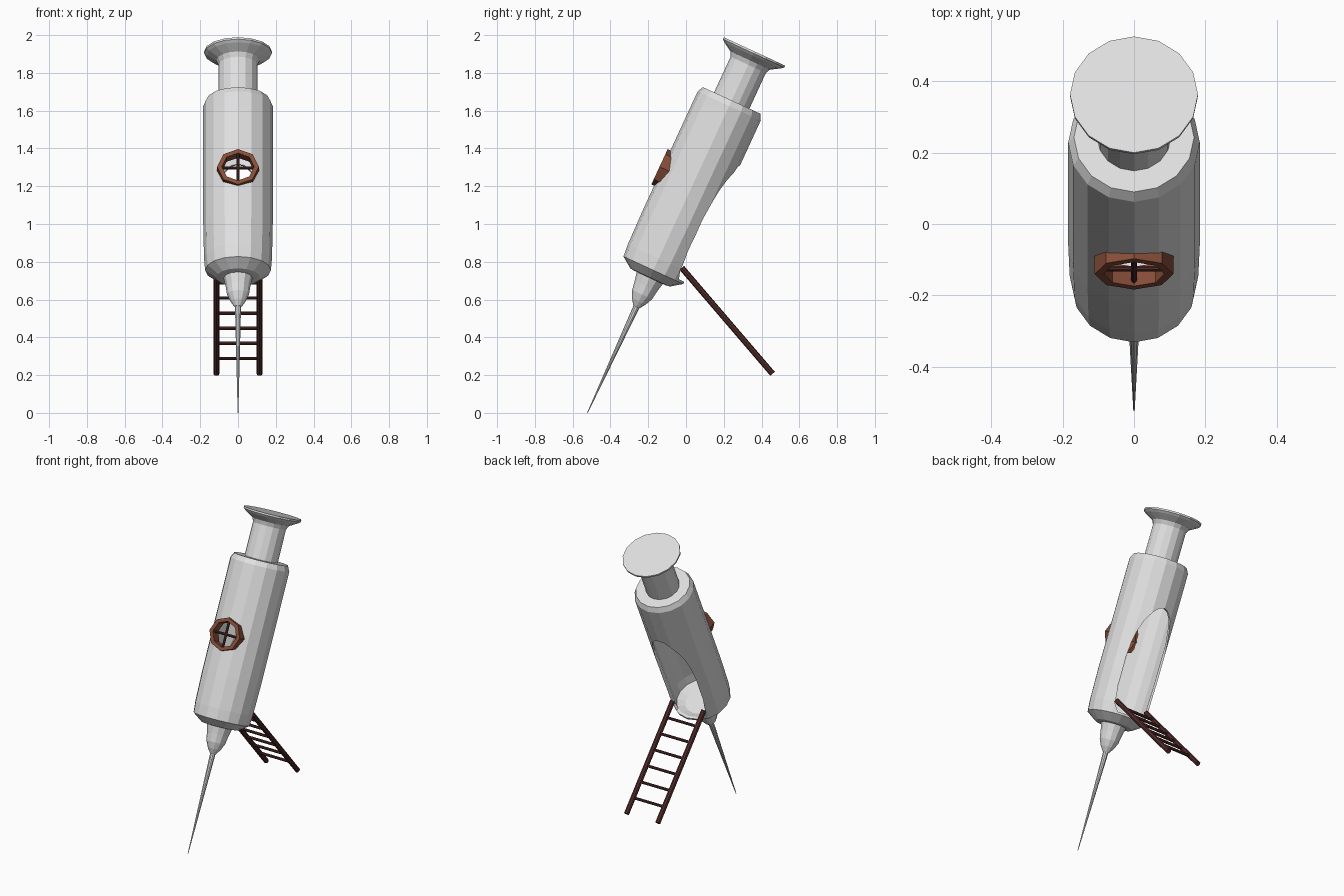
import bpy, bmesh, math
from mathutils import Matrix, Vector

if "Cube" in bpy.data.objects:
    bpy.data.objects.remove(bpy.data.objects["Cube"])

TILT = math.radians(24.8)
# Local frame: needle tip at origin, syringe axis along +z, front is -y
FRAME = Matrix.Translation((0, -0.522, 0.0)) @ Matrix.Rotation(-TILT, 4, 'X')


def material(name, rgb):
    m = bpy.data.materials.new(name)
    m.diffuse_color = (*rgb, 1)
    m.use_nodes = True
    m.node_tree.nodes["Principled BSDF"].inputs["Base Color"].default_value = m.diffuse_color
    return m


GREY = material("light_grey", (0.74, 0.74, 0.74))
BROWN = material("window_brown", (0.24, 0.075, 0.04))
DARK = material("dark_brown", (0.085, 0.026, 0.024))


def finish(name, bm, mat, matrix=FRAME):
    me = bpy.data.meshes.new(name)
    bm.to_mesh(me)
    bm.free()
    me.transform(matrix)
    me.materials.append(mat)
    ob = bpy.data.objects.new(name, me)
    bpy.context.collection.objects.link(ob)
    return ob


def lathe(name, profiles, mat, sides=16):
    """Revolve (radius, height) profiles; listing upward faces out, downward faces in."""
    bm = bmesh.new()
    for prof in profiles:
        rings = []
        for r, z in prof:
            rings.append([bm.verts.new((r * math.sin(a), -r * math.cos(a), z))
                          for a in (2 * math.pi * i / sides for i in range(sides))])
        for lo, hi in zip(rings, rings[1:]):
            for i in range(sides):
                j = (i + 1) % sides
                bm.faces.new((lo[i], lo[j], hi[j], hi[i]))
        bm.faces.new(rings[0][::-1])
        bm.faces.new(rings[-1])
    return finish(name, bm, mat)


def prism(name, outline, y0, y1, mat):
    """Extrude an (x, z) outline along local y."""
    bm = bmesh.new()
    a = [bm.verts.new((x, y0, z)) for x, z in outline]
    b = [bm.verts.new((x, y1, z)) for x, z in outline]
    n = len(a)
    bm.faces.new(a)
    bm.faces.new(b[::-1])
    for i in range(n):
        j = (i + 1) % n
        bm.faces.new((a[i], b[i], b[j], a[j]))
    bmesh.ops.recalc_face_normals(bm, faces=bm.faces)
    return finish(name, bm, mat)


def rod(name, p, q, r, mat, matrix=Matrix(), sides=8):
    p, q = Vector(p), Vector(q)
    d = q - p
    m = Matrix.Translation((p + q) / 2) @ d.to_track_quat('Z', 'Y').to_matrix().to_4x4()
    bm = bmesh.new()
    bmesh.ops.create_cone(bm, cap_ends=True, segments=sides, radius1=r, radius2=r,
                          depth=d.length, matrix=m)
    return finish(name, bm, mat, matrix)


def octagon(rx, rz, zc):
    return [(rx * math.cos(k * math.pi / 4), zc + rz * math.sin(k * math.pi / 4))
            for k in range(8)]


# Hollow barrel: outer skin and inner skin
barrel = lathe("barrel", [
    [(0.09, 0.787), (0.115, 0.79), (0.174, 0.832), (0.18, 0.90), (0.184, 1.10),
     (0.184, 1.79), (0.168, 1.822)],
    [(0.155, 1.80), (0.17, 1.78), (0.17, 1.10), (0.166, 0.90), (0.158, 0.845), (0.11, 0.82)],
], GREY)

# Openings: octagonal window in front, arched doorway behind
WZ = 1.343
door = [(-0.095, 0.845), (0.095, 0.845), (0.122, 0.89), (0.132, 1.0)]
door += [(0.134 * math.cos(a), 1.18 + 0.35 * math.sin(a))
         for a in (math.pi * k / 12 for k in range(13))]
door += [(-0.132, 1.0), (-0.122, 0.89)]
cutters = [prism("window_cutter", octagon(0.095, 0.09, WZ), -0.3, -0.05, GREY),
           prism("door_cutter", door, 0.05, 0.3, GREY)]
bpy.context.view_layer.objects.active = barrel
for c in cutters:
    c.hide_render = True
    mod = barrel.modifiers.new(c.name, 'BOOLEAN')
    mod.operation, mod.solver, mod.object = 'DIFFERENCE', 'EXACT', c
    bpy.ops.object.modifier_apply(modifier=mod.name)
for c in cutters:
    bpy.data.objects.remove(c)

# Nozzle and needle
lathe("nozzle", [[(0.018, 0.618), (0.04, 0.65), (0.058, 0.69), (0.066, 0.74), (0.077, 0.79)]], GREY, 12)
lathe("needle", [[(0.002, 0.0), (0.017, 0.625)]], GREY, 10)

# Plunger rod with flared thumb plate
lathe("plunger", [[(0.103, 1.81), (0.103, 2.03), (0.115, 2.055), (0.165, 2.085),
                   (0.179, 2.097), (0.179, 2.108)]], GREY)

# Window frame: octagonal ring
bm = bmesh.new()
loops = [[bm.verts.new((x, y, z)) for x, z in octagon(rx, rz, WZ)]
         for rx, rz, y in ((0.11, 0.103, -0.14), (0.11, 0.103, -0.2),
                           (0.085, 0.08, -0.2), (0.085, 0.08, -0.14))]
for k in range(4):
    a, b = loops[k], loops[(k + 1) % 4]
    for i in range(8):
        j = (i + 1) % 8
        bm.faces.new((a[i], a[j], b[j], b[i]))
bmesh.ops.recalc_face_normals(bm, faces=bm.faces)
finish("window_frame", bm, BROWN)

# Window cross bars
rod("window_bar_upright", (0, -0.183, WZ - 0.085), (0, -0.183, WZ + 0.085), 0.008, DARK, FRAME)
rod("window_bar_level", (-0.09, -0.183, WZ), (0.09, -0.183, WZ), 0.008, DARK, FRAME)


# Ladder leaning on the doorway
def ladder_point(x, z):
    return (x, -0.02 + (0.765 - z) * 0.857, z)


for side, name in ((-1, "left"), (1, "right")):
    rod("ladder_rail_" + name, ladder_point(side * 0.114, 0.768),
        ladder_point(side * 0.114, 0.207), 0.016, DARK)
for k in range(6):
    z = 0.288 + 0.08 * k
    rod("ladder_rung_%d" % (k + 1), ladder_point(-0.114, z), ladder_point(0.114, z), 0.009, DARK)
